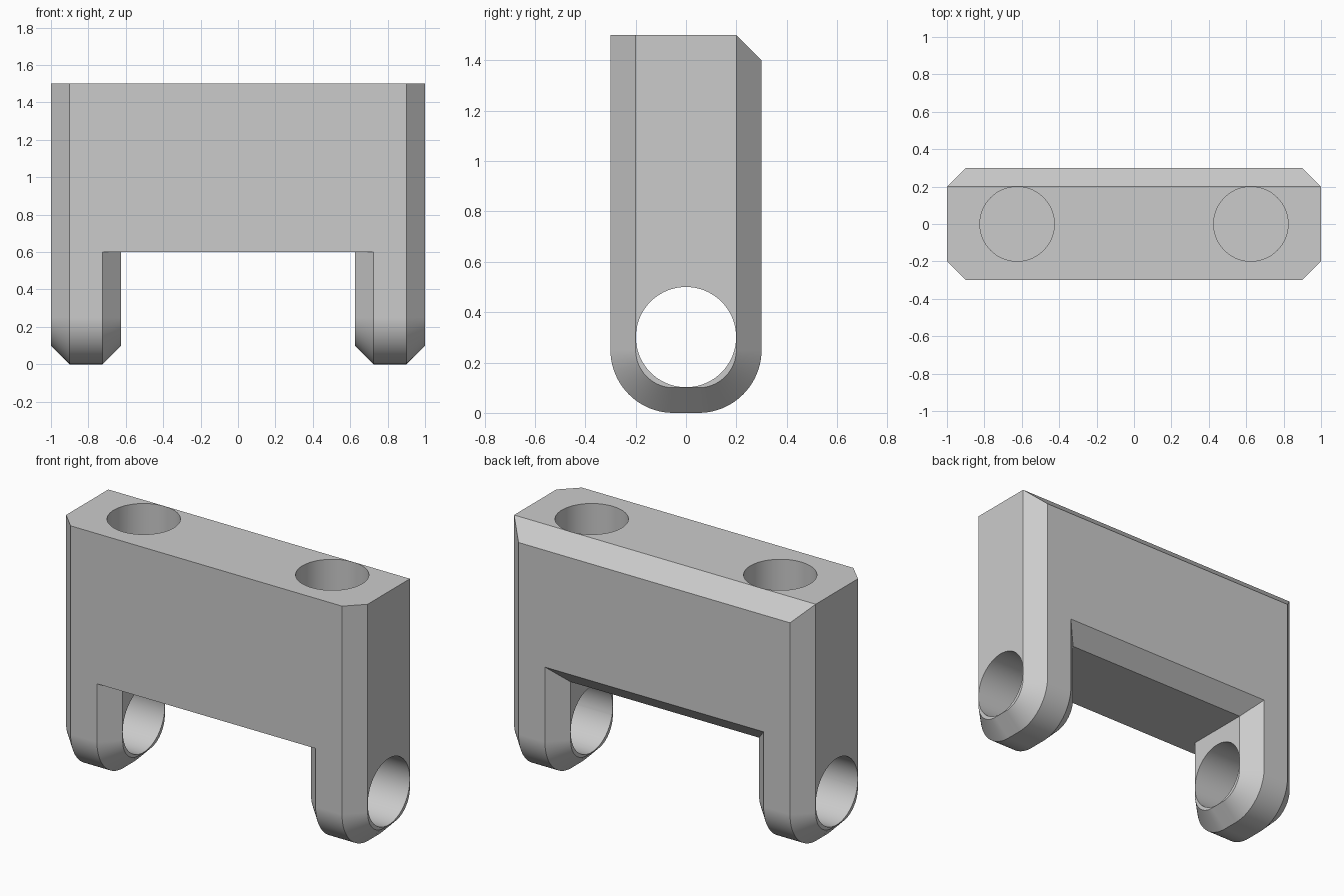
import bpy, bmesh
from math import sin, cos, pi
from mathutils import Matrix

cube = bpy.data.objects.get("Cube")
if cube:
    bpy.data.objects.remove(cube, do_unlink=True)

# One plain grey material
grey = bpy.data.materials.new("light grey")
grey.use_nodes = True
colour = (0.6, 0.6, 0.6, 1)
grey.diffuse_color = colour
grey.node_tree.nodes["Principled BSDF"].inputs["Base Color"].default_value = colour

# Main dimensions
W, D, H, C = 1.0, 0.3, 1.5, 0.1       # half width, half depth, height, chamfer
LEG, NOTCH, FLAT, R = 0.625, 0.6, 0.05, 0.25
d = D - C
SEG = 20


def u_ring(x, inset, back_top):
    """Open U-shaped outline of a leg, from its front top to its back top."""
    r = R - inset
    pts = [(x, -D + inset, NOTCH)]
    for side in (-1, 1):
        for i in range(SEG + 1):
            a = (i if side < 0 else SEG - i) / SEG * pi / 2
            pts.append((x, side * (FLAT + r * cos(a)), R - r * sin(a)))
    return pts + [(x, D - inset, back_top)]


bm = bmesh.new()


def face(points):
    bm.faces.new([bm.verts.new(p) for p in points])


# Leg: loft between the chamfered and full outlines, closed on both sides
rings = [u_ring(LEG, C, NOTCH), u_ring(LEG + C, 0, NOTCH + C),
         u_ring(W - C, 0, NOTCH + C), u_ring(W, C, NOTCH)]
for a, b in zip(rings, rings[1:]):
    for i in range(len(a) - 1):
        face([a[i], a[i + 1], b[i + 1], b[i]])
face(rings[0])
face(rings[-1])

# Half of the upper block
o, e = W - C, LEG + C
low, high, n = NOTCH + C, H - C, NOTCH
face([(0, -D, n), (e, -D, n), (o, -D, n), (o, -D, H), (0, -D, H)])        # front
face([(o, -D, n), (W, -d, n), (W, -d, H), (o, -D, H)])                    # front corner
face([(W, -d, n), (W, d, n), (W, d, H), (W, -d, H)])                      # side
face([(W, d, n), (o, D, low), (o, D, high), (W, d, H)])                   # back corner
face([(0, D, low), (e, D, low), (o, D, low), (o, D, high), (0, D, high)])  # back
face([(0, D, high), (o, D, high), (W, d, H), (0, d, H)])                  # top chamfer
face([(0, -D, H), (o, -D, H), (W, -d, H), (W, d, H), (0, d, H)])          # top
face([(0, -D, n), (e, -D, n), (LEG, -d, n), (LEG, d, n), (0, d, n)])      # underside
face([(0, d, n), (LEG, d, n), (e, D, low), (0, D, low)])                  # lower chamfer

# Mirror, weld and merge coplanar faces
copy = bmesh.ops.duplicate(bm, geom=bm.verts[:] + bm.edges[:] + bm.faces[:])
bmesh.ops.scale(bm, vec=(-1, 1, 1),
                verts=[g for g in copy["geom"] if isinstance(g, bmesh.types.BMVert)])
bmesh.ops.remove_doubles(bm, verts=bm.verts[:], dist=0.0005)
bmesh.ops.dissolve_limit(bm, angle_limit=0.01, verts=bm.verts[:], edges=bm.edges[:])
bmesh.ops.recalc_face_normals(bm, faces=bm.faces[:])

mesh = bpy.data.meshes.new("bracket_body")
bm.to_mesh(mesh)
bm.free()
mesh.materials.append(grey)
body = bpy.data.objects.new("bracket_body", mesh)
bpy.context.collection.objects.link(body)
bpy.context.view_layer.objects.active = body
body.select_set(True)


def drill(name, centre, length, axis):
    """Cut a round hole into the body."""
    cb = bmesh.new()
    turn = Matrix.Rotation(pi / 2, 4, "Y") if axis == "X" else Matrix()
    bmesh.ops.create_cone(cb, cap_ends=True, segments=72, radius1=0.199, radius2=0.199,
                          depth=length, matrix=Matrix.Translation(centre) @ turn)
    cm = bpy.data.meshes.new(name)
    cb.to_mesh(cm)
    cb.free()
    cm.materials.append(grey)
    cutter = bpy.data.objects.new(name, cm)
    cutter.hide_render = True
    bpy.context.collection.objects.link(cutter)
    mod = body.modifiers.new(name, "BOOLEAN")
    mod.operation, mod.solver, mod.object = "DIFFERENCE", "EXACT", cutter
    bpy.ops.object.modifier_apply(modifier=mod.name)
    bpy.data.objects.remove(cutter, do_unlink=True)


# Cross hole through both legs, blind holes in the top
drill("pin_hole", (0, 0, 0.301), 3, "X")
for s in (-1, 1):
    drill("top_hole", (s * LEG, 0, H), 0.8, "Z")

bpy.ops.object.shade_smooth_by_angle(angle=pi / 6)
weighted = body.modifiers.new("clean_shading", "WEIGHTED_NORMAL")
weighted.keep_sharp = True
